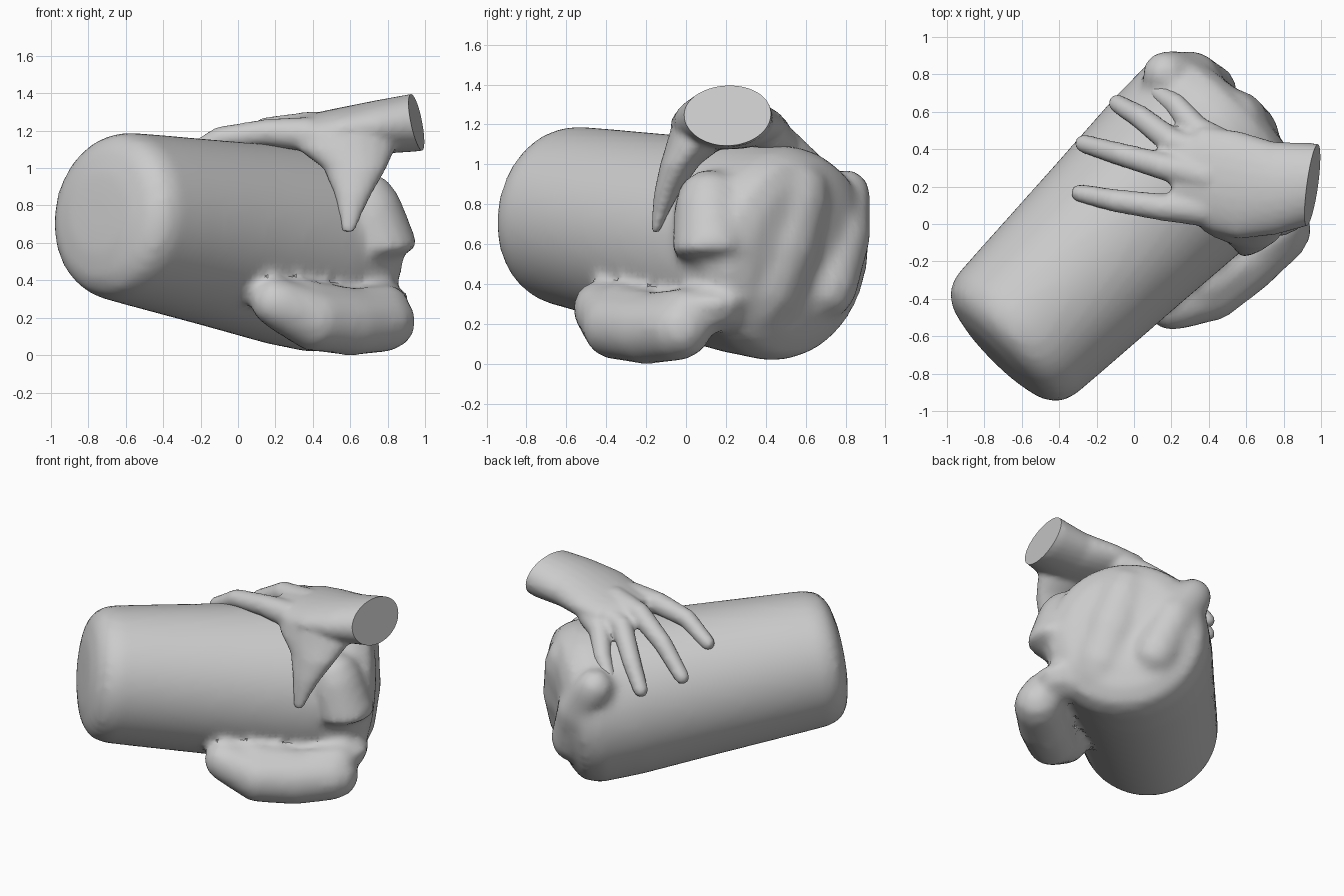
import bpy, bmesh, math
from mathutils import Vector

if "Cube" in bpy.data.objects:
    bpy.data.objects.remove(bpy.data.objects["Cube"])


def loft(bm, sections, n):
    """Closed skin through elliptical sections (centre, half-axis u, half-axis v)."""
    rings = []
    for c, u, v in sections:
        rings.append([bm.verts.new(Vector(c) + Vector(u) * math.cos(a) + Vector(v) * math.sin(a))
                      for a in (2 * math.pi * i / n for i in range(n))])
    for a, b in zip(rings, rings[1:]):
        for i in range(n):
            j = (i + 1) % n
            bm.faces.new((a[i], a[j], b[j], b[i]))
    bm.faces.new(rings[0][::-1])
    bm.faces.new(rings[-1])


def tube(bm, pts, n=16, rounded=True):
    """Round tube through points (x, y, z, radius)."""
    p = [(Vector(q[:3]), q[3]) for q in pts]
    if rounded:
        for end, nxt in ((0, 1), (-1, -2)):
            c, r = p[end]
            d = (c - p[nxt][0]).normalized()
            caps = [(c + d * r * 0.6, r * 0.8), (c + d * r * 0.95, r * 0.3)]
            p = caps[::-1] + p if end == 0 else p + caps
    sections = []
    for i, (c, r) in enumerate(p):
        t = (p[min(i + 1, len(p) - 1)][0] - p[max(i - 1, 0)][0]).normalized()
        u = t.cross(Vector((0, 0, 1)))
        if u.length < 0.1:
            u = t.cross(Vector((1, 0, 0)))
        u.normalize()
        sections.append((c, u * r, t.cross(u) * r))
    loft(bm, sections, n)


def fuse(bm, name, voxel, smooth):
    """Merge all overlapping shells into one organic surface."""
    bmesh.ops.recalc_face_normals(bm, faces=bm.faces[:])
    me = bpy.data.meshes.new(name)
    bm.to_mesh(me)
    bm.free()
    ob = bpy.data.objects.new(name, me)
    bpy.context.collection.objects.link(ob)
    bpy.ops.object.select_all(action='DESELECT')
    bpy.context.view_layer.objects.active = ob
    ob.select_set(True)
    rm = ob.modifiers.new("fuse", 'REMESH')
    rm.mode, rm.voxel_size = 'VOXEL', voxel
    sm = ob.modifiers.new("relax", 'SMOOTH')
    sm.factor, sm.iterations = 0.5, smooth
    bpy.ops.object.modifier_apply(modifier="fuse")
    bpy.ops.object.modifier_apply(modifier="relax")
    return ob


# tapered, slightly tilted cylinder
bm = bmesh.new()
A, B = Vector((-0.725, -0.685, 0.76)), Vector((0.52, 0.54, 0.54))
d = (B - A).normalized()
profile = [(-.035, .1), (-.03, .22), (0, .35), (.05, .42), (.13, .45), (.3, .462),
           (.9, .50), (1.4, .535), (1.68, .54), (1.79, .50), (1.85, .40), (1.88, .25), (1.885, .1)]
tube(bm, [(*(A + d * t), r) for t, r in profile], 48, rounded=False)

# uneven ridges on the rear end
tube(bm, [(.17, .80, .85, .13), (.30, .77, .65, .16), (.40, .70, .38, .16)])
tube(bm, [(.52, .53, .84, .20), (.56, .46, .60, .22), (.58, .36, .36, .22)])
tube(bm, [(.69, .12, .80, .18), (.77, .13, .56, .20), (.74, .13, .34, .19)])

# rolled lump under the front side
tube(bm, [(.20, -.44, .28, .135), (.40, -.36, .19, .17), (.60, -.20, .17, .175), (.79, -.03, .18, .165)])
tube(bm, [(.17, -.40, .32, .08), (.37, -.34, .30, .10), (.62, -.17, .24, .12), (.80, 0, .26, .12)])
body = fuse(bm, "tapered_body", 0.03, 7)
bpy.ops.object.shade_smooth_by_angle(angle=math.radians(40))

# hand: wrist and palm
bm = bmesh.new()
palm = [(1.10, .19, .22, 1.275, .165), (.955, .215, .218, 1.245, .157), (.75, .19, .25, 1.22, .145),
        (.55, .21, .29, 1.20, .125), (.36, .25, .27, 1.185, .10), (.20, .24, .17, 1.18, .07)]
loft(bm, [((x, y, z), (0, w, 0), (0, 0, h)) for x, y, w, z, h in palm], 24)

# thumb running down the front side
thumb = [(.655, .59, -.155, .034, .02), (.75, .60, -.13, .062, .04), (.86, .615, -.095, .10, .065),
         (1.0, .625, -.03, .17, .10), (1.10, .58, .05, .26, .15), (1.2, .57, .09, .27, .16)]
loft(bm, [((x, y, z), (rx, 0, 0), (0, ry, 0)) for z, x, y, rx, ry in thumb], 20)

# four fingers draped over the body
fingers = [
    [(.38, .08, 1.18), (.15, .09, 1.19), (-.10, .125, 1.16), (-.29, .165, 1.05)],
    [(.40, .25, 1.21), (.15, .31, 1.20), (-.08, .375, 1.07), (-.27, .43, .90)],
    [(.42, .36, 1.18), (.20, .44, 1.14), (.03, .575, .98), (-.09, .645, .84)],
    [(.46, .42, 1.15), (.33, .51, 1.10), (.22, .64, .99), (.13, .70, .90)],
]
for f in fingers:
    tube(bm, [(*p, r) for p, r in zip(f, (.095, .073, .062, .05))])
hand = fuse(bm, "hand", 0.018, 5)

# flat cut at the wrist
bm = bmesh.new()
bm.from_mesh(hand.data)
cut = bmesh.ops.bisect_plane(bm, geom=bm.verts[:] + bm.edges[:] + bm.faces[:],
                             plane_co=(.955, .215, 1.245), plane_no=(1, -.14, .2), clear_outer=True)
edges = [e for e in cut['geom_cut'] if isinstance(e, bmesh.types.BMEdge)]
bmesh.ops.contextual_create(bm, geom=edges)
bmesh.ops.recalc_face_normals(bm, faces=bm.faces[:])
bm.to_mesh(hand.data)
bm.free()
bpy.ops.object.shade_smooth_by_angle(angle=math.radians(40))
